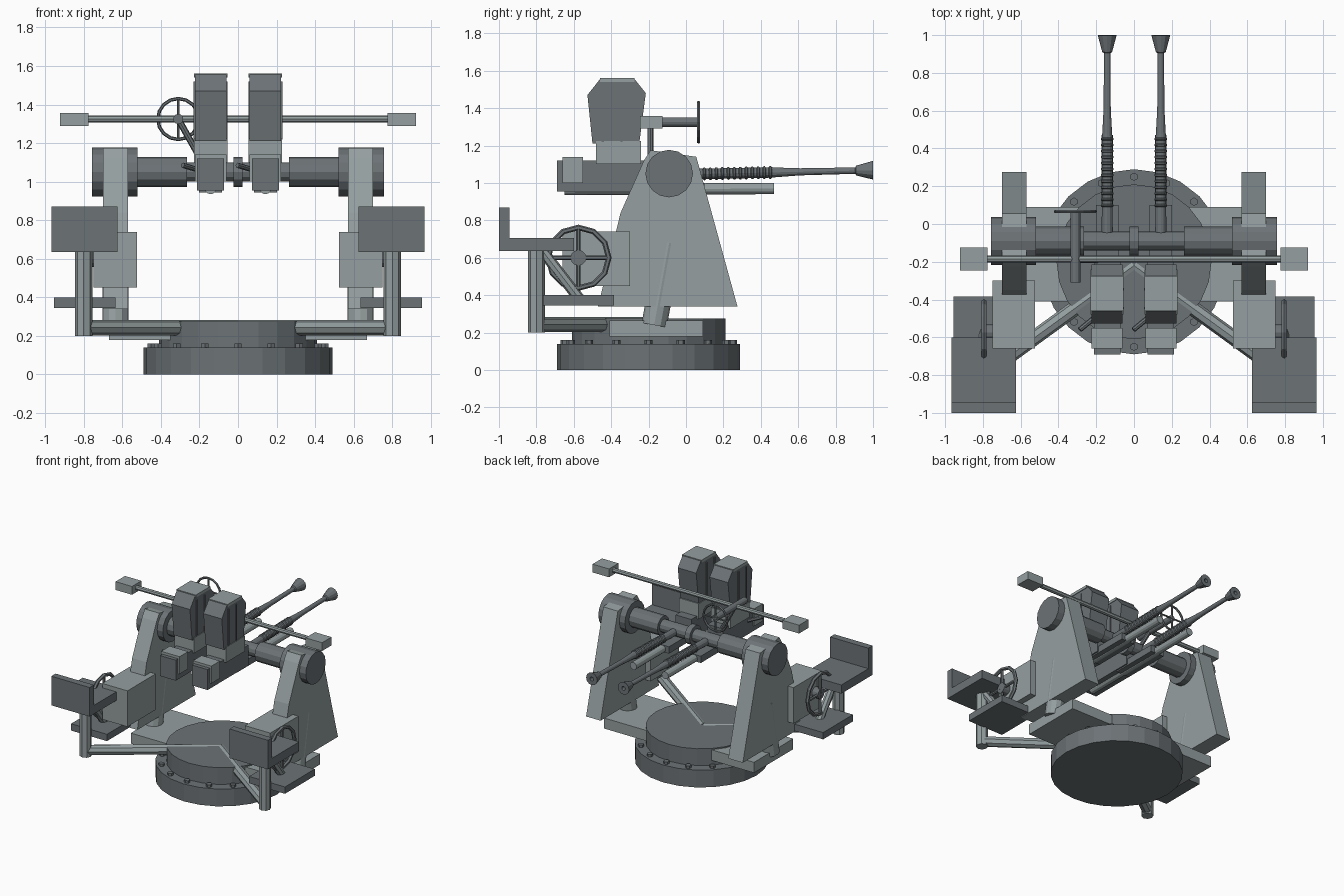
import bpy, bmesh, math
from mathutils import Vector

if "Cube" in bpy.data.objects:
    bpy.data.objects.remove(bpy.data.objects["Cube"])

# Two paints: light for frames and fittings, dark for working parts
PAINT = {}
for key, col in (("light", (0.30, 0.345, 0.35, 1)), ("dark", (0.15, 0.17, 0.18, 1))):
    PAINT[key] = bpy.data.materials.new(key + "_paint")
    PAINT[key].diffuse_color = col
LIGHT = {"side_platform", "cheek_leg", "side_cheek", "gear_box", "seat_arm", "seat_post",
         "footrest_brace", "sight_bar", "sight_bar_block", "receiver_collar",
         "recoil_tube", "magazine_well", "magazine_cap"}


def paint(name, ob):
    ob.data.materials.append(PAINT["light" if name in LIGHT else "dark"])
    return ob


def finish(name, bm):
    bmesh.ops.recalc_face_normals(bm, faces=bm.faces)
    me = bpy.data.meshes.new(name)
    bm.to_mesh(me)
    bm.free()
    ob = bpy.data.objects.new(name, me)
    bpy.context.collection.objects.link(ob)
    return paint(name, ob)


def box(name, x, y, z):
    """Box from (min, max) ranges on each axis."""
    bm = bmesh.new()
    bmesh.ops.create_cube(bm, size=1)
    for v in bm.verts:
        v.co = [(r[0] + r[1]) / 2 + c * (r[1] - r[0]) for c, r in zip(v.co, (x, y, z))]
    return finish(name, bm)


def rod(name, a, b, r, n=12):
    """Cylinder between two points."""
    a, b = Vector(a), Vector(b)
    bm = bmesh.new()
    bmesh.ops.create_cone(bm, cap_ends=True, segments=n, radius1=r, radius2=r,
                          depth=(b - a).length)
    q = (b - a).to_track_quat('Z', 'Y')
    for v in bm.verts:
        v.co = q @ v.co + (a + b) / 2
    return finish(name, bm)


def lathe(name, a, b, prof, n=12):
    """Revolve (distance, radius) pairs about the line from a to b."""
    a, b = Vector(a), Vector(b)
    q = (b - a).to_track_quat('Z', 'Y')
    bm = bmesh.new()
    rings = [[bm.verts.new(a + q @ Vector((r * math.cos(t * math.tau / n),
              r * math.sin(t * math.tau / n), d))) for t in range(n)] for d, r in prof]
    for p, s in zip(rings, rings[1:]):
        for i in range(n):
            j = (i + 1) % n
            bm.faces.new((p[i], p[j], s[j], s[i]))
    bm.faces.new(rings[0])
    bm.faces.new(rings[-1])
    return finish(name, bm)


def slab(name, pts, x0, x1):
    """Extrude a (y, z) outline along x."""
    bm = bmesh.new()
    f = bm.faces.new([bm.verts.new((x0, y, z)) for y, z in pts])
    g = bmesh.ops.extrude_face_region(bm, geom=[f])
    bmesh.ops.translate(bm, vec=(x1 - x0, 0, 0),
                        verts=[v for v in g['geom'] if isinstance(v, bmesh.types.BMVert)])
    return finish(name, bm)


def wheel(name, c, axis, R, r, n=12):
    """Rim with crossed spokes."""
    c = Vector(c)
    q = Vector(axis).to_track_quat('Z', 'Y')
    bpy.ops.mesh.primitive_torus_add(location=c, rotation=q.to_euler(), major_radius=R - r,
                                     minor_radius=r, major_segments=n, minor_segments=6)
    bpy.context.object.name = name + "_rim"
    paint(name, bpy.context.object)
    for k in range(2):
        d = q @ Vector((1 - k, k, 0)) * (R - r)
        rod(name + "_spoke", c - d, c + d, r * 0.8, n=6)


# Base drum, turntable and bolts
rod("base_drum", (0, -0.2, 0), (0, -0.2, 0.14), 0.49, n=24)
rod("turntable", (0, -0.2, 0.14), (0, -0.2, 0.275), 0.41, n=24)
for i in range(16):
    t = i * math.tau / 16
    x, y = 0.45 * math.sin(t), -0.2 + 0.45 * math.cos(t)
    rod("base_bolt", (x, y, 0.13), (x, y, 0.16), 0.022, n=6)

for s in (-1, 1):
    def X(a, b):
        return (min(s * a, s * b), max(s * a, s * b))

    # Side platform and upright cheek
    box("side_platform", X(0.2, 0.67), (-0.41, 0.09), (0.18, 0.265))
    rod("cheek_leg", (s * 0.635, -0.17, 0.24), (s * 0.635, -0.09, 0.68), 0.068)
    slab("side_cheek", [(-0.47, 0.34), (0.275, 0.34), (0.055, 1.14), (-0.19, 1.175),
                        (-0.225, 1.12), (-0.35, 0.84)], s * 0.57, s * 0.70)
    box("gear_box", X(0.525, 0.75), (-0.66, -0.3), (0.45, 0.74))

    # Trunnion
    rod("trunnion_drum", (s * 0.52, -0.09, 1.05), (s * 0.757, -0.09, 1.05), 0.127, n=16)
    rod("trunnion_sleeve", (s * 0.265, -0.09, 1.05), (s * 0.53, -0.09, 1.05), 0.077)

    # Seat with its support tubes and footrest
    slab("seat", [(-1, 0.635), (-0.6, 0.635), (-0.6, 0.705), (-0.945, 0.705),
                  (-0.945, 0.87), (-1, 0.87)], s * 0.625, s * 0.967)
    rod("seat_arm", (0, -0.22, 0.243), (s * 0.8, -0.8, 0.243), 0.04, n=8)
    rod("seat_post", (s * 0.8, -0.8, 0.2), (s * 0.8, -0.8, 0.64), 0.045, n=8)
    rod("footrest_brace", (s * 0.79, -0.77, 0.64), (s * 0.79, -0.57, 0.38), 0.03, n=8)
    box("footrest", X(0.635, 0.955), (-0.765, -0.385), (0.345, 0.4))

    # Hand wheel
    wheel("hand_wheel", (s * 0.795, -0.575, 0.6), (1, 0, 0), 0.177, 0.015)
    rod("hand_wheel_hub", (s * 0.74, -0.575, 0.6), (s * 0.805, -0.575, 0.6), 0.042)

    # Block at the end of the sight bar
    box("sight_bar_block", X(0.775, 0.922), (-0.245, -0.125), (1.29, 1.357))

    # Gun receiver, collar and cradle
    g = s * 0.142
    def W(w):
        return (g - w, g + w)
    box("receiver", W(0.07), (-0.69, -0.17), (0.955, 1.12))
    box("receiver_collar", W(0.082), (-0.66, -0.55), (1.0, 1.14))
    box("gun_cradle", W(0.06), (-0.3, 0.1), (0.945, 1.0))
    rod("recoil_tube", (g, -0.65, 0.965), (g, 0.47, 0.97), 0.03)
    rod("cocking_handle", (g - 0.145, -0.56, 1.085), (g - 0.06, -0.49, 1.06), 0.014, n=8)

    # Barrel with ridged jacket and flared muzzle
    prof = [(0, 0.03)]
    for i in range(12):
        d = 0.14 + i * 0.032
        prof += [(d, 0.028), (d + 0.005, 0.034), (d + 0.012, 0.034), (d + 0.017, 0.028)]
    prof += [(0.53, 0.026), (0.66, 0.019), (0.955, 0.017), (0.96, 0.026), (1.05, 0.05),
             (1.05, 0.016), (1.0, 0.014)]
    lathe("barrel", (g, -0.05, 1.045), (g, 1.0, 1.068), prof)

    # Magazine
    box("magazine_well", W(0.087), (-0.48, -0.24), (1.1, 1.225))
    slab("magazine", [(-0.5, 1.21), (-0.25, 1.21), (-0.215, 1.48), (-0.275, 1.555),
                      (-0.46, 1.555), (-0.527, 1.47)], g - 0.082, g + 0.082)
    box("magazine_cap", W(0.087), (-0.46, -0.275), (1.54, 1.562))
    for y in (-0.445, -0.345):
        box("magazine_rib", W(0.088), (y - 0.006, y + 0.006), (1.22, 1.52))

# Cross shaft and centre ring
rod("cross_shaft", (-0.3, -0.09, 1.05), (0.3, -0.09, 1.05), 0.05)
rod("centre_ring", (-0.023, -0.09, 1.05), (0.023, -0.09, 1.05), 0.077)

# Sight bar and ring sight
rod("sight_bar", (-0.78, -0.185, 1.325), (0.78, -0.185, 1.325), 0.018, n=8)
rod("sight_tube", (-0.31, -0.31, 1.325), (-0.31, 0.07, 1.325), 0.026)
wheel("ring_sight", (-0.31, 0.067, 1.325), (0, 1, 0), 0.115, 0.009, n=16)
rod("sight_strut", (-0.31, -0.19, 1.325), (-0.15, -0.19, 1.04), 0.017, n=8)

for m in bpy.data.materials:
    if m.users and not m.is_grease_pencil:
        m.use_nodes = True
        m.node_tree.nodes["Principled BSDF"].inputs["Base Color"].default_value = m.diffuse_color
